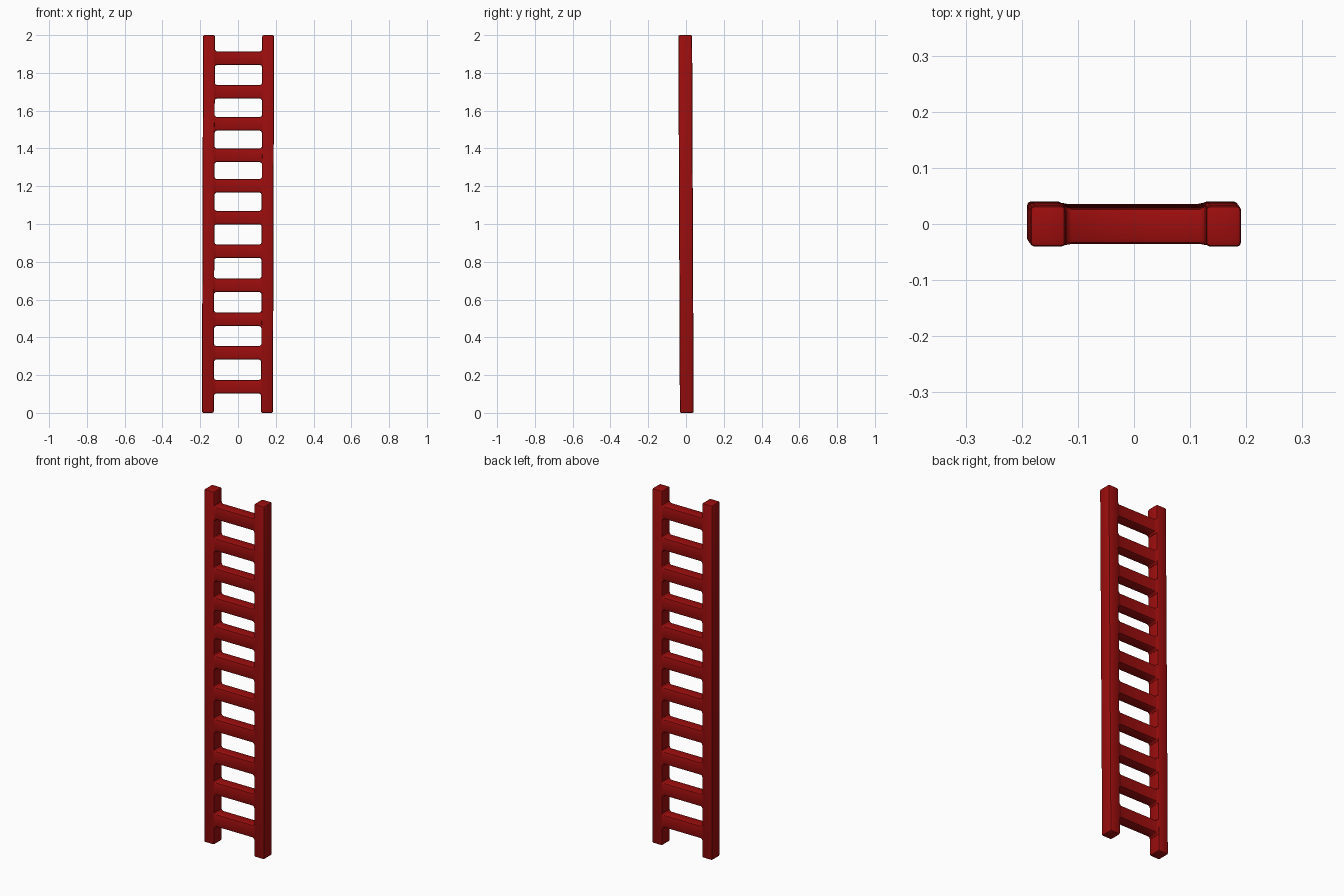
import bpy, bmesh
from mathutils import Vector

if "Cube" in bpy.data.objects:
    bpy.data.objects.remove(bpy.data.objects["Cube"])

red = bpy.data.materials.new("red_paint")
red.diffuse_color = (0.33, 0.004, 0.004, 1)
red.use_nodes = True
red.node_tree.nodes["Principled BSDF"].inputs["Base Color"].default_value = red.diffuse_color

HALF_SPAN = 0.1565              # rail centre from the middle
RAIL_W, RAIL_D, HEIGHT = 0.063, 0.073, 2.0
RUNG_H, RUNG_D = 0.071, 0.064
RUNG_Z = [0.138, 0.318, 0.495, 0.676, 0.856, 1.034,
          1.202, 1.364, 1.53, 1.70, 1.878]


def lean(p):
    """Slight tilt of the whole ladder."""
    return Vector((p.x - 0.003 + 0.003 * p.z, p.y + 0.004 - 0.004 * p.z, p.z))


def finish(name, bm):
    for v in bm.verts:
        v.co = lean(v.co)
    bmesh.ops.recalc_face_normals(bm, faces=bm.faces)
    me = bpy.data.meshes.new(name)
    bm.to_mesh(me)
    bm.free()
    me.materials.append(red)
    ob = bpy.data.objects.new(name, me)
    bpy.context.collection.objects.link(ob)
    bpy.ops.object.select_all(action='DESELECT')
    ob.select_set(True)
    bpy.context.view_layer.objects.active = ob
    bpy.ops.object.shade_smooth_by_angle(angle=0.6)


def rail(name, side):
    bm = bmesh.new()
    bmesh.ops.create_cube(bm, size=1)
    for v in bm.verts:
        v.co = Vector((v.co.x * RAIL_W + side * HALF_SPAN,
                       v.co.y * RAIL_D, (v.co.z + 0.5) * HEIGHT))
    bmesh.ops.bevel(bm, geom=bm.edges[:], offset=0.008, segments=2,
                    profile=0.5, affect='EDGES')
    finish(name, bm)


def rung(name, z):
    # chamfered section lofted along x, flared where it meets the rails
    inner = HALF_SPAN - RAIL_W / 2
    half = [(inner + 0.006, 0.010, 0.002), (inner - 0.001, 0.009, 0.002),
            (inner - 0.004, 0.004, 0.001), (inner - 0.011, 0, 0)]
    stations = [(-x, h, d) for x, h, d in half] + half[::-1]
    bm = bmesh.new()
    rings = []
    for x, h, d in stations:
        a, b, c = RUNG_D / 2 + d, RUNG_H / 2 + h, 0.008
        k = c * 0.3
        quarter = [(a, b - c), (a - k, b - k), (a - c, b)]
        pts = (quarter + [(-y, w) for y, w in quarter[::-1]]
               + [(-y, -w) for y, w in quarter]
               + [(y, -w) for y, w in quarter[::-1]])
        rings.append([bm.verts.new((x, y, z + w)) for y, w in pts])
    n = len(rings[0])
    for r0, r1 in zip(rings, rings[1:]):
        for i in range(n):
            bm.faces.new((r0[i], r0[(i + 1) % n], r1[(i + 1) % n], r1[i]))
    bm.faces.new(rings[0])
    bm.faces.new(rings[-1])
    finish(name, bm)


# Two upright rails
rail("left_rail", -1)
rail("right_rail", 1)

# Rungs from bottom to top
for i, z in enumerate(RUNG_Z, 1):
    rung(f"rung_{i}", z)
